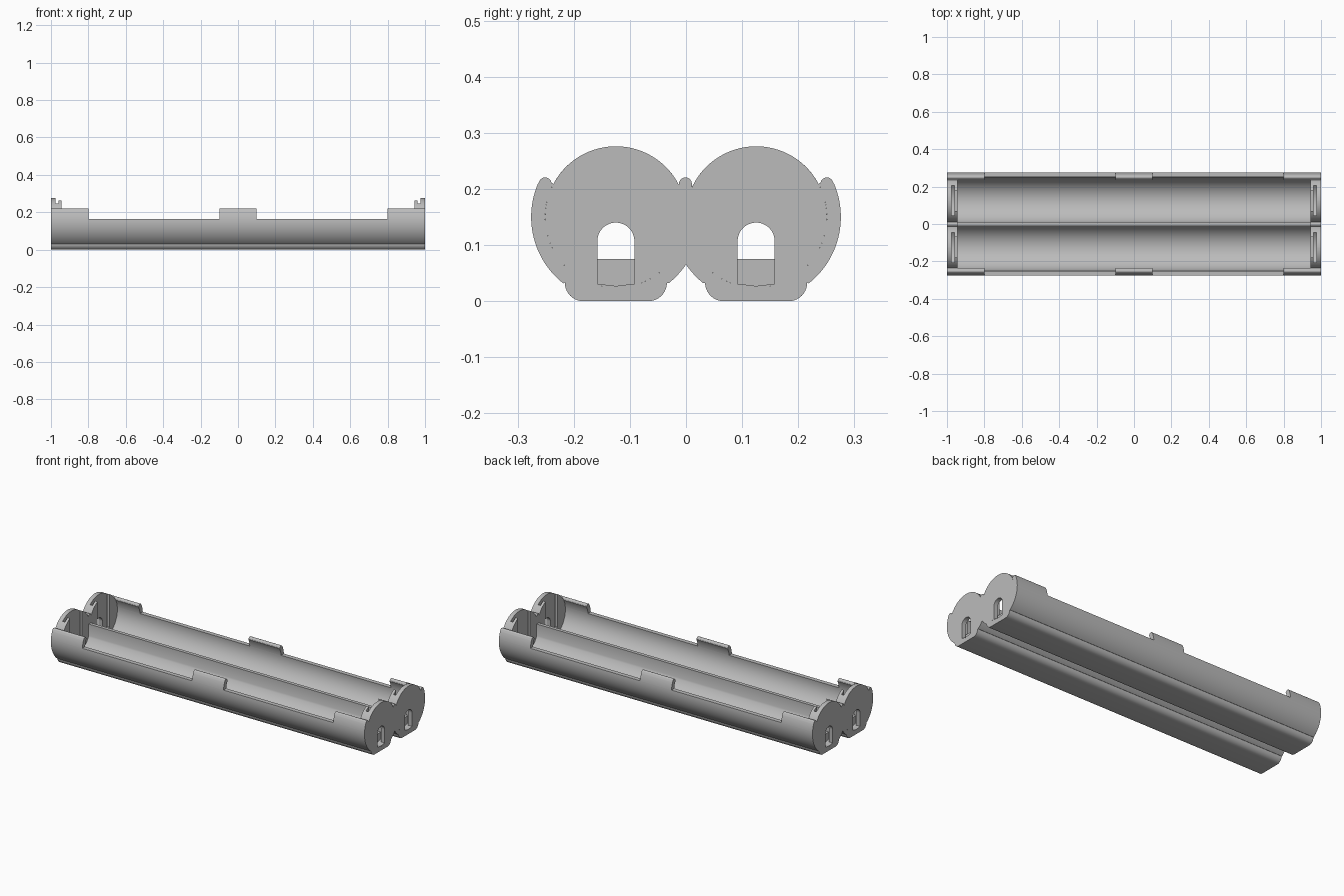
import bpy, bmesh
from math import sin, cos, asin, acos, pi, radians

if "Cube" in bpy.data.objects:
    bpy.data.objects.remove(bpy.data.objects["Cube"])

grey = bpy.data.materials.new("grey plastic")
grey.use_nodes = True
GREY = (0.5, 0.5, 0.5, 1)
grey.diffuse_color = GREY
grey.node_tree.nodes["Principled BSDF"].inputs["Base Color"].default_value = GREY

C, Z = 0.125, 0.15            # trough axis
R_OUT, R_IN = 0.151, 0.126    # shell radii
RIM = 0.165


def arc(cy, cz, r, a0, a1, n=24):
    """Points (y, z) along an arc."""
    steps = [a0 + (a1 - a0) * i / n for i in range(n + 1)]
    return [(cy + r * cos(a), cz + r * sin(a)) for a in steps]


def flip(pts, about=0.0):
    """Mirror a (y, z) path and keep its turning direction."""
    return [(2 * about - y, z) for y, z in reversed(pts)]


def prisms(name, pieces):
    """One object from (profile, x0, x1) extrusions along x."""
    bm = bmesh.new()
    for pts, x0, x1 in pieces:
        a = [bm.verts.new((x0, y, z)) for y, z in pts]
        b = [bm.verts.new((x1, y, z)) for y, z in pts]
        bm.faces.new(a)
        bm.faces.new(b[::-1])
        for i in range(len(a)):
            j = (i + 1) % len(a)
            bm.faces.new((a[i], b[i], b[j], a[j]))
    bmesh.ops.recalc_face_normals(bm, faces=bm.faces)
    me = bpy.data.meshes.new(name)
    bm.to_mesh(me)
    bm.free()
    me.materials.append(grey)
    ob = bpy.data.objects.new(name, me)
    bpy.context.collection.objects.link(ob)
    bpy.ops.object.select_all(action="DESELECT")
    ob.select_set(True)
    bpy.context.view_layer.objects.active = ob
    bpy.ops.object.shade_smooth_by_angle(angle=radians(28))
    return ob


# Double trough with rounded feet and a centre ridge
foot_corner = arc(C + 0.058, 0.033, 0.033, 0, -pi / 2, 10)
outer = (arc(C, Z, R_OUT, asin((RIM - Z) / R_OUT), -0.9)
         + foot_corner + flip(foot_corner, C)
         + arc(C, Z, R_OUT, 0.9 - pi, -acos(-C / R_OUT), 8))
ridge = 0.01
inner = [(ridge, RIM)] + arc(C, Z, R_IN, -acos((ridge - C) / R_IN),
                             asin((RIM - Z) / R_IN), 40)
prisms("double_trough", [(outer + flip(outer)[1:] + flip(inner) + inner, -1, 1)])

# Retaining tabs along both outer rims
tip_z = 0.209
tab = (arc(C, Z, R_OUT, asin((RIM - Z) / R_OUT), asin((tip_z - Z) / R_OUT), 8)
       + arc(0.251, tip_z, 0.0115, 0.2, pi - 0.2, 10)
       + arc(C, Z, R_IN, asin((tip_z - Z) / R_IN), asin((RIM - Z) / R_IN), 8))
spans = [(-1, -0.8), (-0.1, 0.1), (0.8, 1)]
prisms("back_tabs", [(tab, a, b) for a, b in spans])
prisms("front_tabs", [(flip(tab), a, b) for a, b in spans])

# End wall layers: windowed plate, slot sides, notched lip
win = 0.033
half_plate = (arc(C, Z, R_IN, pi / 2, -pi / 2, 40)
              + [(C, 0.027), (C + win, 0.031)]
              + arc(C, 0.107, win, 0, pi / 2, 12))
slot = acos(0.08 / R_IN)
slot_side = arc(C, Z, R_IN, slot, -slot)
notch = 0.055
a = acos(notch / R_IN)
lip = (arc(C, Z, R_IN, a, a - 2 * pi + (pi - 2 * a), 64)
       + [(C - notch, 0.075), (C + notch, 0.075)])
layers = [(half_plate, 0.975, 1), (flip(half_plate, C), 0.975, 1),
          (slot_side, 0.96, 0.975), (flip(slot_side, C), 0.96, 0.975),
          (lip, 0.945, 0.96)]
# Rounded post filling the gap between the two discs
post = [(-0.0125, 0.14)] + arc(-0.001, tip_z, 0.0115, pi, 0, 12) + [(0.0105, 0.14)]

for side, label in ((1, "left"), (-1, "right")):
    for mirror, row in ((False, "back"), (True, "front")):
        prisms(f"{label}_{row}_end_wall",
               [(flip(p) if mirror else p, side * x0, side * x1)
                for p, x0, x1 in layers])
    prisms(f"{label}_centre_post", [(post, side * 0.945, side * 1)])
